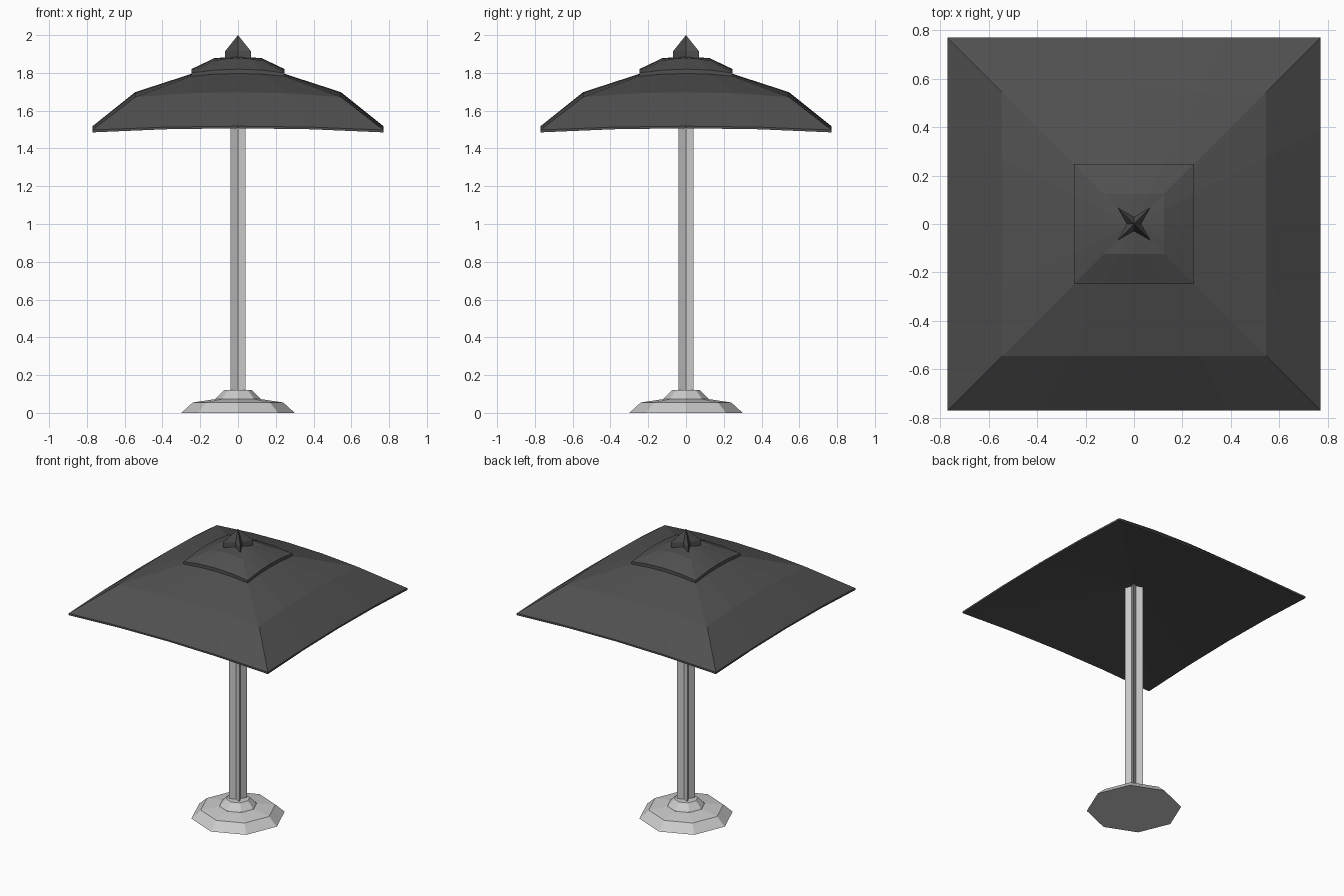
import bpy, bmesh, math

if "Cube" in bpy.data.objects:
    bpy.data.objects.remove(bpy.data.objects["Cube"])


def loft(name, rings, mat=None):
    """Skin closed rings of equal point count and fan both ends shut."""
    bm = bmesh.new()
    rows = [[bm.verts.new(p) for p in r] for r in rings]
    n = len(rows[0])
    for a, b in zip(rows, rows[1:]):
        for i in range(n):
            j = (i + 1) % n
            bm.faces.new((a[i], a[j], b[j], b[i]))
    for row in (rows[0], rows[-1]):
        z = sum(v.co.z for v in row) / n
        c = bm.verts.new((0, 0, z))
        for i in range(n):
            bm.faces.new((row[i], row[(i + 1) % n], c))
    bmesh.ops.remove_doubles(bm, verts=bm.verts, dist=0.0005)
    bmesh.ops.recalc_face_normals(bm, faces=bm.faces)
    me = bpy.data.meshes.new(name)
    bm.to_mesh(me)
    bm.free()
    ob = bpy.data.objects.new(name, me)
    bpy.context.collection.objects.link(ob)
    if mat:
        me.materials.append(mat)
    return ob


def square(h, z_corner, z_mid):
    """Square ring, four segments per side, arched upward between corners."""
    pts = []
    for k in range(4):
        a = k * math.pi / 2
        for t in (-1, -0.5, 0, 0.5):
            x, y = h * t, -h
            z = z_corner + (z_mid - z_corner) * (1 - t * t)
            pts.append((x * math.cos(a) - y * math.sin(a),
                        x * math.sin(a) + y * math.cos(a), z))
    return pts


def star(tip, notch, z):
    """Four-pointed star with its points on the diagonals."""
    pts = []
    for k in range(8):
        a = k * math.pi / 4
        r = tip * math.sqrt(2) if k % 2 else notch
        pts.append((r * math.cos(a), r * math.sin(a), z))
    return pts


def octagon(r, z):
    return [(r * math.cos(k * math.pi / 4), r * math.sin(k * math.pi / 4), z)
            for k in range(8)]


dark = bpy.data.materials.new("dark_fabric")
dark.diffuse_color = (0.08, 0.08, 0.08, 1)
dark.use_nodes = True
dark.node_tree.nodes["Principled BSDF"].inputs["Base Color"].default_value = dark.diffuse_color

# Weighted foot
loft("base", [octagon(r, z) for r, z in
              ((0.30, 0), (0.24, 0.055), (0.12, 0.073), (0.115, 0.08), (0.075, 0.12))])

# Fluted pole
loft("pole", [star(0.04, 0.02, 0), star(0.04, 0.02, 1.65)])

# Main canopy: shallow underside, rim, outer slope, upper slope
loft("canopy", [square(h, c, m) for h, c, m in
                ((0.02, 1.62, 1.62), (0.77, 1.485, 1.507), (0.77, 1.498, 1.518),
                 (0.545, 1.672, 1.698), (0.24, 1.785, 1.797))], dark)

# Vent cap above the canopy
loft("vent_cap", [square(h, c, m) for h, c, m in
                  ((0.247, 1.782, 1.797), (0.247, 1.80, 1.82),
                   (0.125, 1.865, 1.878), (0.01, 1.886, 1.886))], dark)

# Star finial
loft("finial", [star(0.03, 0.02, 1.86), star(0.068, 0.03, 1.88),
                star(0.068, 0.03, 1.915), star(0.0, 0.0, 2.0)], dark)
